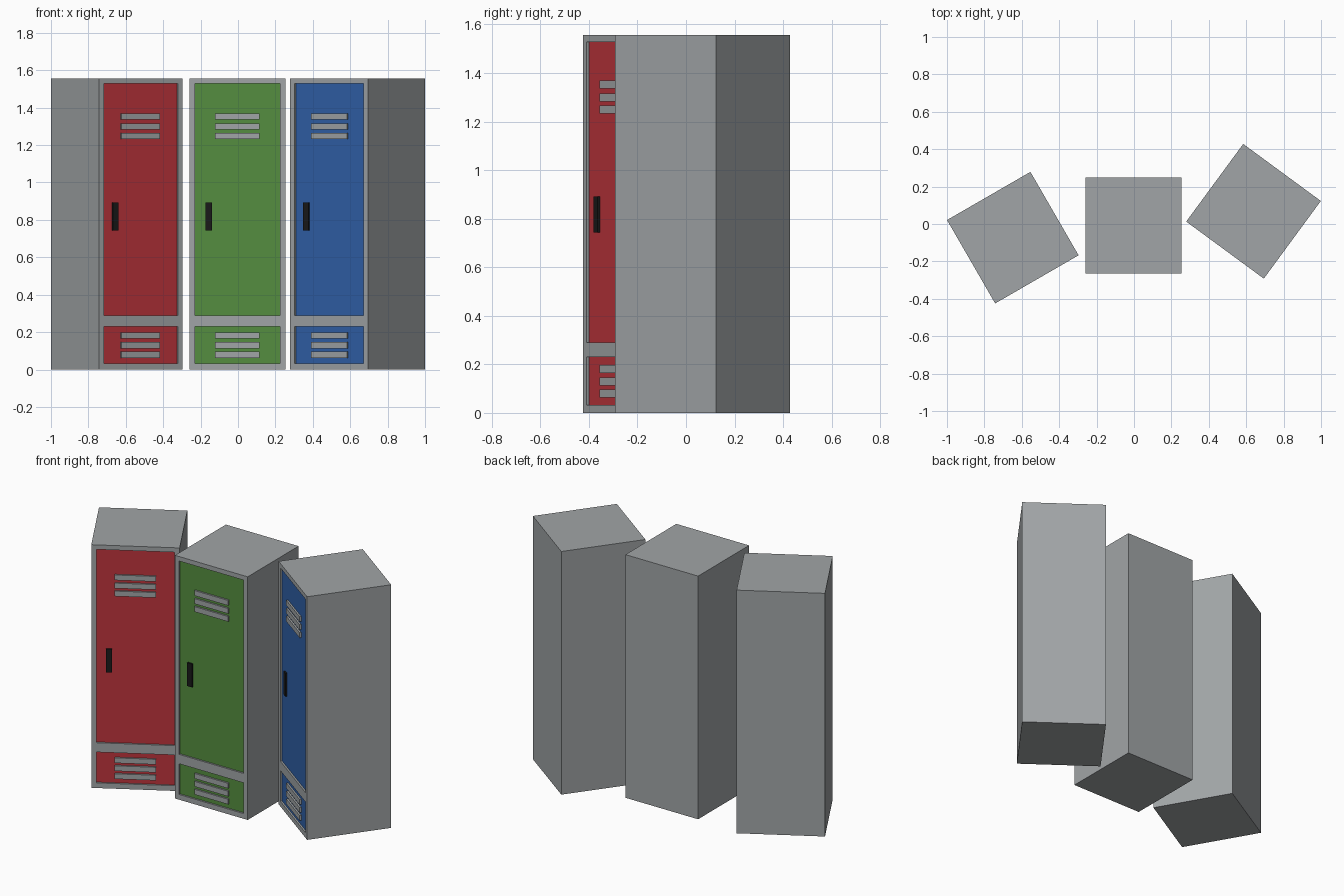
import bpy, bmesh
from math import radians
from mathutils import Matrix, Vector

if "Cube" in bpy.data.objects:
    bpy.data.objects.remove(bpy.data.objects["Cube"])

HALF, HEIGHT, RECESS = 0.2575, 1.557, 0.011
DOOR_HALF = 0.228
PANELS = {"lower_panel": (0.033, 0.23), "door": (0.29, 1.528)}
SLATS = (0.079, 0.130, 0.181, 1.249, 1.300, 1.352)


def material(name, rgb):
    m = bpy.data.materials.new(name)
    m.diffuse_color = (*rgb, 1)
    m.use_nodes = True
    m.node_tree.nodes["Principled BSDF"].inputs["Base Color"].default_value = m.diffuse_color
    return m


def finish(name, bm, matrix, mat):
    me = bpy.data.meshes.new(name)
    bm.to_mesh(me)
    bm.free()
    ob = bpy.data.objects.new(name, me)
    bpy.context.collection.objects.link(ob)
    ob.matrix_world = matrix
    me.materials.append(mat)
    return ob


def add_box(bm, x0, x1, y0, y1, z0, z1):
    size = Matrix.Diagonal((x1 - x0, y1 - y0, z1 - z0, 1))
    mid = Matrix.Translation(((x0 + x1) / 2, (y0 + y1) / 2, (z0 + z1) / 2))
    bmesh.ops.create_cube(bm, size=1, matrix=mid @ size)


def locker(tag, x, y, angle, paint):
    place = Matrix.Translation((x, y, 0)) @ Matrix.Rotation(radians(angle), 4, 'Z')

    # Body: box with two shallow openings in the front
    bm = bmesh.new()
    add_box(bm, -HALF, HALF, -HALF, HALF, 0, HEIGHT)
    cuts = [((s * DOOR_HALF, 0, 0), (1, 0, 0)) for s in (-1, 1)]
    cuts += [((0, 0, z), (0, 0, 1)) for span in PANELS.values() for z in span]
    for co, no in cuts:
        bmesh.ops.bisect_plane(bm, geom=bm.verts[:] + bm.edges[:] + bm.faces[:],
                               plane_co=co, plane_no=no)
    for z0, z1 in PANELS.values():
        opening = []
        for f in bm.faces:
            c = f.calc_center_median()
            if c.y < -HALF + 1e-4 and abs(c.x) < 0.1 and z0 < c.z < z1:
                opening.append(f)
        bmesh.ops.delete(bm, geom=opening, context='FACES_ONLY')
    rims = [e for e in bm.edges if e.is_boundary]
    out = bmesh.ops.extrude_edge_only(bm, edges=rims)["geom"]
    bmesh.ops.translate(bm, vec=Vector((0, RECESS, 0)),
                        verts=[v for v in out if isinstance(v, bmesh.types.BMVert)])
    bmesh.ops.recalc_face_normals(bm, faces=bm.faces[:])
    finish(tag + "_locker_body", bm, place, grey)

    # Painted door and lower panel, set back in the openings
    front = -HALF + RECESS
    for name, (z0, z1) in PANELS.items():
        bm = bmesh.new()
        add_box(bm, -DOOR_HALF, DOOR_HALF, front, front + 0.01, z0, z1)
        finish(f"{tag}_{name}", bm, place, paint)

    # Vent slats
    bm = bmesh.new()
    for z in SLATS:
        add_box(bm, -0.121, 0.119, -HALF, front + 0.002, z - 0.0165, z + 0.0165)
    finish(tag + "_vent_slats", bm, place, grey)

    # Handle
    bm = bmesh.new()
    add_box(bm, -0.171, -0.137, -HALF, front + 0.002, 0.743, 0.892)
    finish(tag + "_handle", bm, place, black)


grey = material("grey", (0.355, 0.375, 0.385))
black = material("black", (0.01, 0.01, 0.01))
locker("left", -0.648, -0.073, 30, material("red", (0.5, 0.035, 0.045)))
locker("middle", -0.003, -0.008, 0, material("green", (0.09, 0.27, 0.05)))
locker("right", 0.639, 0.068, -36.3, material("blue", (0.03, 0.12, 0.4)))
